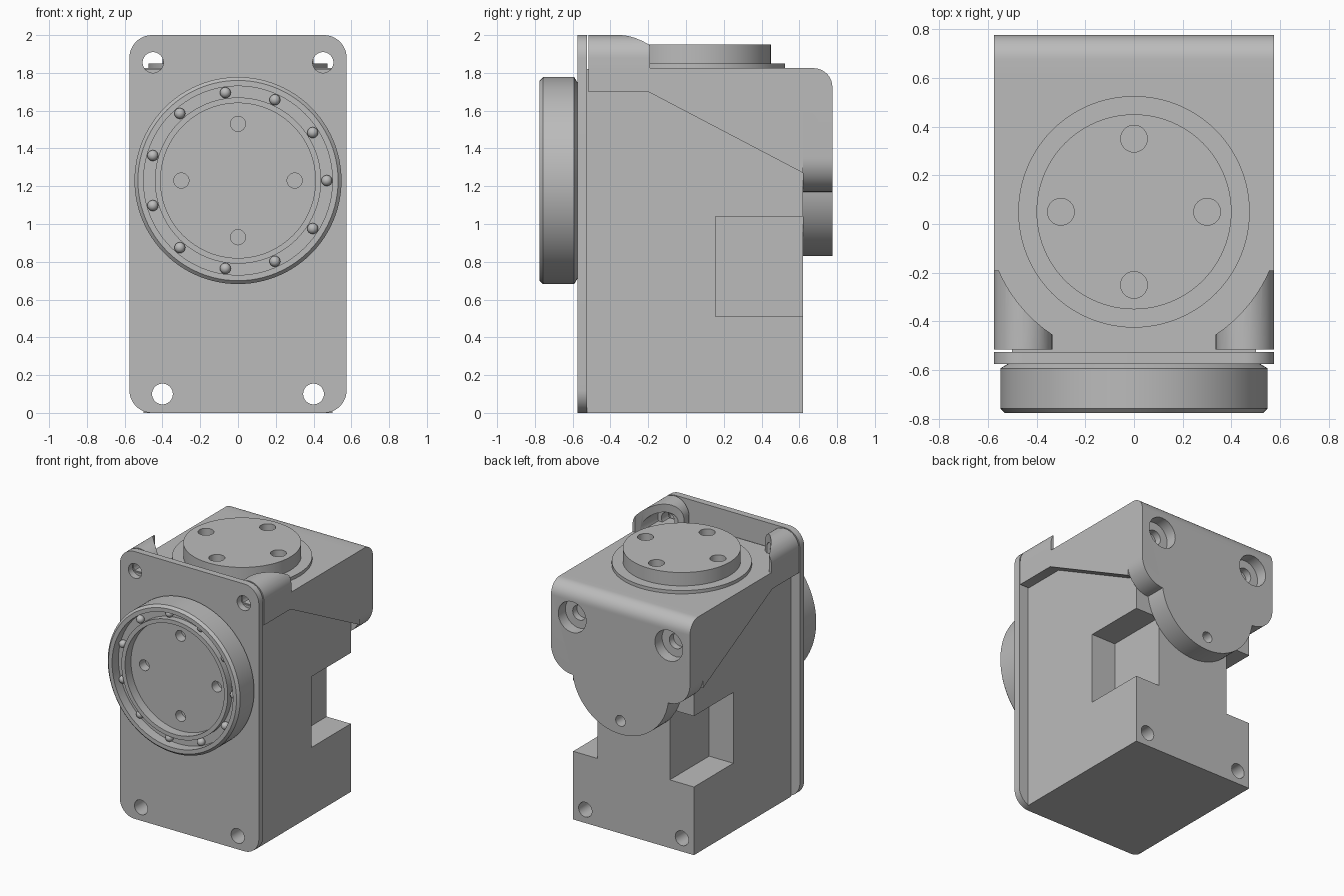
import bpy, bmesh
from math import sin, cos, pi, radians, sqrt
from mathutils import Matrix, Vector

cube = bpy.data.objects.get("Cube")
if cube:
    bpy.data.objects.remove(cube, do_unlink=True)

gray = bpy.data.materials.new("plain_gray")
gray.use_nodes = True
tone = (0.5, 0.5, 0.5, 1)
gray.diffuse_color = tone
gray.node_tree.nodes["Principled BSDF"].inputs["Base Color"].default_value = tone


def finish(name, bm):
    bmesh.ops.remove_doubles(bm, verts=bm.verts, dist=1e-5)
    bmesh.ops.recalc_face_normals(bm, faces=bm.faces)
    mesh = bpy.data.meshes.new(name)
    bm.to_mesh(mesh)
    bm.free()
    mesh.materials.append(gray)
    ob = bpy.data.objects.new(name, mesh)
    bpy.context.collection.objects.link(ob)
    return ob


def prism(name, pts, axis, a, b):
    """Extrude a 2D outline along an axis from a to b."""
    place = {"x": lambda u, v, t: (t, u, v),
             "y": lambda u, v, t: (u, t, v),
             "z": lambda u, v, t: (u, v, t)}[axis]
    bm = bmesh.new()
    face = bm.faces.new([bm.verts.new(place(u, v, a)) for u, v in pts])
    ext = bmesh.ops.extrude_face_region(bm, geom=[face], use_keep_orig=True)
    moved = [g for g in ext["geom"] if isinstance(g, bmesh.types.BMVert)]
    bmesh.ops.translate(bm, verts=moved, vec=Vector(place(0, 0, b - a)))
    return finish(name, bm)


def arc(cx, cy, r, start, end, n=12):
    return [(cx + r * cos(radians(start + (end - start) * i / n)),
             cy + r * sin(radians(start + (end - start) * i / n))) for i in range(n + 1)]


def rect(u0, u1, v0, v1):
    return [(u0, v0), (u1, v0), (u1, v1), (u0, v1)]


def rod(name, axis, u, v, r, a, b, n=40):
    return prism(name, arc(u, v, r, 0, 360, n)[:-1], axis, a, b)


def cut(ob, cutter):
    mod = ob.modifiers.new("cut", "BOOLEAN")
    mod.operation, mod.solver, mod.object = "DIFFERENCE", "EXACT", cutter
    activate(ob)
    bpy.ops.object.modifier_apply(modifier=mod.name)
    bpy.data.objects.remove(cutter, do_unlink=True)


def drill(ob, axis, u, v, r, a, b):
    cut(ob, rod("drill", axis, u, v, r, a, b, 32))


def activate(ob):
    bpy.ops.object.select_all(action="DESELECT")
    ob.select_set(True)
    bpy.context.view_layer.objects.active = ob


def lathe(name, profile, z, steps=96):
    """Revolve (radius, y) points about the y axis at height z."""
    bm = bmesh.new()
    vs = [bm.verts.new((r, y, 0)) for r, y in profile]
    es = [bm.edges.new(pair) for pair in zip(vs, vs[1:])]
    bmesh.ops.spin(bm, geom=vs + es, cent=(0, 0, 0), axis=(0, 1, 0),
                   angle=2 * pi, steps=steps)
    bmesh.ops.translate(bm, verts=bm.verts, vec=(0, 0, z))
    return finish(name, bm)


parts = []
HALF, AXIS_Z, TOP = 0.575, 1.23, 1.825
SIDES = (-1, 1)

# Front mounting plate with rounded corners and four holes
r = 0.12
plate = prism("front_plate",
              arc(HALF - r, 2 - r, r, 0, 90) + arc(r - HALF, 2 - r, r, 90, 180)
              + arc(r - HALF, r, r, 180, 270) + arc(HALF - r, r, r, 270, 360),
              "y", -0.575, -0.525)
parts.append(plate)

# Lower body, narrower than the housing, with a pocket in each rear side
body = prism("lower_body", rect(-0.5, 0.5, 0, 1.82), "y", -0.525, 0.62)
parts.append(body)
for s in SIDES:
    lo, hi = sorted((s * 0.3, s * 0.7))
    cut(body, prism("pocket", rect(0.155, 0.8, 0.51, 1.04), "x", lo, hi))
    for ob in (plate, body):
        drill(ob, "y", s * 0.4, 0.1, 0.055, -0.7, 0.8)
    drill(plate, "y", s * 0.45, 1.855, 0.055, -0.7, -0.4)

# Upper housing with sloping underside
parts.append(prism("upper_housing",
                   [(-0.515, 1.7), (-0.2, 1.7), (0.62, 1.27), (0.62, TOP), (-0.515, TOP)],
                   "x", -HALF, HALF))

# Rear cover: wide shoulders, round lower lobe, rounded top edge
lobe = 0.4
crease = sqrt(lobe ** 2 - 0.06 ** 2)
right_half = ([(0, AXIS_Z - lobe)] + arc(0, AXIS_Z, lobe, -86, -12, 20)
              + [(crease, 1.17)] + arc(0.395, 1.35, 0.18, -88, 0) + [(HALF, TOP)])
outline = right_half + [(-x, z) for x, z in reversed(right_half[1:])]
cover = prism("rear_cover", outline, "y", 0.62, 0.775)
bm = bmesh.new()
bm.from_mesh(cover.data)
edge = [e for e in bm.edges
        if all(v.co.y > 0.77 and v.co.z > TOP - 0.01 for v in e.verts)]
bmesh.ops.bevel(bm, geom=edge, offset=0.1, segments=10, profile=0.5, affect="EDGES")
bm.to_mesh(cover.data)
bm.free()
for s in SIDES:
    drill(cover, "y", s * 0.4, 1.6, 0.115, 0.69, 0.9)
    drill(cover, "y", s * 0.4, 1.6, 0.055, 0.64, 0.9)
drill(cover, "y", 0, 0.93, 0.04, 0.68, 0.9)
parts.append(cover)

# Screw lugs at the top corners, hollowed around the top rotor
for s, side in zip(SIDES, ("right", "left")):
    shape = [(s * x, z) for x, z in
             [(HALF, 1.8)] + arc(0.455, 1.88, 0.12, 0, 180, 24) + [(0.335, 1.8)]]
    lug = prism(side + "_lug", shape, "y", -0.515, -0.19)
    cut(lug, rod("clearance", "z", 0, 0.05, 0.605, 1.7, 2.2, 96))
    drill(lug, "y", s * 0.45, 1.855, 0.055, -0.7, 0)
    drill(lug, "y", s * 0.45, 1.855, 0.085, -0.43, 0)
    parts.append(lug)

# Top rotor: thin flange and raised disc with four holes
parts.append(rod("top_flange", "z", 0, 0.05, 0.475, TOP - 0.01, 1.85, 96))
top_disc = rod("top_disc", "z", 0, 0.05, lobe, TOP, 1.95, 96)
parts.append(top_disc)

# Front rotor: chamfered rim, bearing groove and recessed face
rotor = lathe("front_rotor",
              [(0, -0.575), (0.52, -0.575), (0.548, -0.592), (0.548, -0.757),
               (0.53, -0.775), (0.5, -0.775), (0.5, -0.7), (0.44, -0.7),
               (0.44, -0.75), (0.41, -0.75), (0.41, -0.68), (0, -0.68)], AXIS_Z)
parts.append(rotor)
for k in range(4):
    u, v = 0.3 * cos(k * pi / 2), 0.3 * sin(k * pi / 2)
    drill(top_disc, "z", u, 0.05 + v, 0.055, 1.86, 2.1)
    drill(rotor, "y", u, AXIS_Z + v, 0.04, -0.9, -0.61)

# Bearing balls
bm = bmesh.new()
for k in range(11):
    a = 2 * pi * k / 11
    at = Matrix.Translation((0.47 * cos(a), -0.715, AXIS_Z + 0.47 * sin(a)))
    bmesh.ops.create_uvsphere(bm, u_segments=12, v_segments=8, radius=0.029, matrix=at)
parts.append(finish("bearing_balls", bm))

for ob in parts:
    activate(ob)
    bpy.ops.object.shade_smooth_by_angle(angle=radians(30))
